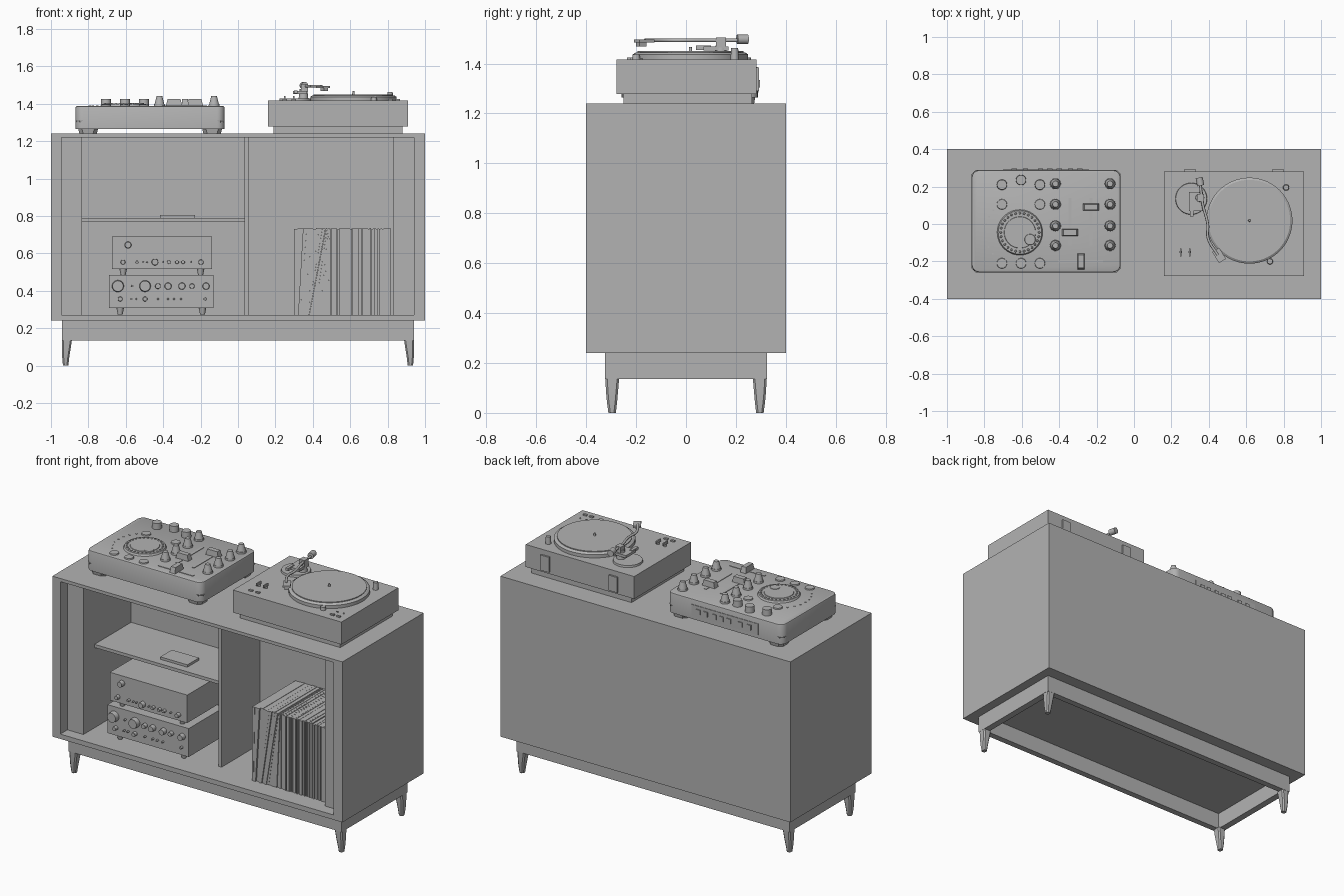
import bpy, bmesh, math, random
from mathutils import Matrix, Vector

if "Cube" in bpy.data.objects:
    bpy.data.objects.remove(bpy.data.objects["Cube"])

random.seed(4)
GREY = bpy.data.materials.new("neutral_grey")
GREY.diffuse_color = (0.45, 0.45, 0.45, 1)
GREY.use_nodes = True
GREY.node_tree.nodes["Principled BSDF"].inputs["Base Color"].default_value = GREY.diffuse_color


def finish(name, bm, angle=32):
    """Turn a bmesh into an object, smooth with sharp creases kept."""
    bmesh.ops.recalc_face_normals(bm, faces=bm.faces)
    for f in bm.faces:
        f.smooth = True
    for e in bm.edges:
        e.smooth = len(e.link_faces) == 2 and e.calc_face_angle(0) < math.radians(angle)
    me = bpy.data.meshes.new(name)
    bm.to_mesh(me)
    bm.free()
    me.materials.append(GREY)
    ob = bpy.data.objects.new(name, me)
    bpy.context.collection.objects.link(ob)
    return ob


def box(bm, x0, x1, y0, y1, z0, z1):
    m = Matrix.Translation(((x0 + x1) / 2, (y0 + y1) / 2, (z0 + z1) / 2))
    return bmesh.ops.create_cube(bm, size=1, matrix=m @ Matrix.Diagonal((x1 - x0, y1 - y0, z1 - z0, 1)))


def box_part(name, *dims):
    bm = bmesh.new()
    box(bm, *dims)
    return finish(name, bm)


def rod(bm, a, b, r0, r1=None, n=28):
    """Cylinder or cone from point a to point b."""
    a, b = Vector(a), Vector(b)
    d = b - a
    m = Matrix.Translation((a + b) / 2) @ d.to_track_quat('Z', 'Y').to_matrix().to_4x4()
    bmesh.ops.create_cone(bm, cap_ends=True, segments=n, radius1=r0,
                          radius2=r0 if r1 is None else r1, depth=d.length, matrix=m)


def disc(bm, x, y, z0, z1, r0, r1=None, n=28):
    rod(bm, (x, y, z0), (x, y, z1), r0, r1, n)


def carved_box(name, dims, axis, opening, depth):
    """Box whose lower face on an axis is cut open and pushed in."""
    bm = bmesh.new()
    box(bm, *dims)
    bm.normal_update()
    face = min(bm.faces, key=lambda f: f.calc_center_median()[axis])
    bmesh.ops.inset_individual(bm, faces=[face], thickness=0.01)
    mid = face.calc_center_median()
    a, b = [i for i in range(3) if i != axis]
    for v in face.verts:
        v.co[a] = opening[0] if v.co[a] < mid[a] else opening[1]
        v.co[b] = opening[2] if v.co[b] < mid[b] else opening[3]
    new = bmesh.ops.extrude_face_region(bm, geom=[face])["geom"]
    for v in [g for g in new if isinstance(g, bmesh.types.BMVert)]:
        v.co[axis] = depth
    if face.is_valid:
        bmesh.ops.delete(bm, geom=[face], context='FACES_ONLY')
    return finish(name, bm)


def loft(bm, sections, chamfer):
    """Stack of chamfered rectangles (x0, x1, y0, y1, z)."""
    rings = []
    for x0, x1, y0, y1, z in sections:
        c = chamfer
        pts = [(x0 + c, y0), (x1 - c, y0), (x1, y0 + c), (x1, y1 - c),
               (x1 - c, y1), (x0 + c, y1), (x0, y1 - c), (x0, y0 + c)]
        rings.append([bm.verts.new((x, y, z)) for x, y in pts])
    for lo, hi in zip(rings, rings[1:]):
        for i in range(8):
            bm.faces.new((lo[i], lo[(i + 1) % 8], hi[(i + 1) % 8], hi[i]))
    bm.faces.new(rings[0][::-1])
    bm.faces.new(rings[-1])


# Cabinet shell, side pockets, divider and shelf
carved_box("cabinet_shell", (-1, 1, -.4, .4, .24, 1.24), 1, (-.945, .94, .27, 1.22), .14)
box_part("left_door_pocket", -.945, -.835, -.33, .14, .27, 1.22)
box_part("right_door_pocket", .83, .94, -.33, .14, .27, 1.22)
box_part("divider", .035, .055, -.24, .14, .27, 1.22)
box_part("shelf", -.835, .035, -.22, .14, .77, .79)
box_part("small_case", -.417, -.23, -.17, -.055, .79, .805)

# Hollow skirt and tapered legs
carved_box("base_skirt", (-.942, .942, -.324, .324, .135, .24), 2, (-.9, .9, -.285, .285), .238)
for sx, side in ((-1, "left"), (1, "right")):
    for sy, end in ((-1, "front"), (1, "back")):
        bm = bmesh.new()
        loft(bm, [(.907, .936, .281, .311, 0), (.902, .94, .276, .317, .045),
                  (.895, .941, .272, .321, .09), (.888, .941, .268, .323, .137)], .008)
        for v in bm.verts:
            v.co.x *= sx
            v.co.y *= sy
        finish(f"{end}_{side}_leg", bm)

# Hi-fi units: (name, x0, x1, z0, z1, knobs as x, z, radius)
lower = [(-.642, .425, .032), (-.565, .425, .006), (-.497, .425, .031), (-.428, .425, .015),
         (-.374, .425, .019), (-.3, .425, .019), (-.246, .425, .014), (-.171, .425, .019),
         (-.63, .356, .013), (-.497, .356, .013), (-.176, .356, .008)]
lower += [(x, .356, .006) for x in (-.57, -.545, -.428, -.374, -.342, -.305)]
upper = [(-.588, .645, .018), (-.615, .553, .013), (-.54, .553, .008), (-.444, .553, .018),
         (-.37, .553, .01), (-.326, .553, .01), (-.294, .553, .01), (-.198, .553, .014)]
upper += [(x, .553, .005) for x in (-.508, -.486, -.4, -.25)]
for name, x0, x1, z0, z1, knobs in (("amplifier", -.69, -.13, .307, .484, lower),
                                    ("tuner", -.674, -.14, .516, .69, upper)):
    box_part(name + "_case", x0, x1, -.3, .05, z0, z1)
    bm = bmesh.new()
    for x in (x0 + .06, x1 - .06):
        for y in (-.26, .01):
            disc(bm, x, y, z0 - .034, z0, .013, .02, 16)
    finish(name + "_feet", bm)
    bm = bmesh.new()
    for x, z, r in knobs:
        rod(bm, (x, -.298, z), (x, -.31 - min(r, .02), z), r, r * .9, 24)
    finish(name + "_knobs", bm)

# Record sleeves: (count, bottom start, bottom end, top start, top end)
bm = bmesh.new()
for n, b0, b1, t0, t1 in ((10, .30, .38, .30, .468), (8, .381, .495, .47, .495),
                          (5, .497, .53, .497, .53), (24, .532, .71, .532, .71),
                          (13, .713, .817, .713, .817)):
    for i in range(n):
        lo = [b0 + (b1 - b0) * k / n for k in (i, i + 1)]
        hi = [t0 + (t1 - t0) * k / n for k in (i, i + 1)]
        front = -.285 + random.uniform(-.006, .006)
        top = .733 + random.uniform(-.002, .002)
        for v in box(bm, 0, 1, front, .135, .271, top)["verts"]:
            k = int(v.co.x > .5)
            v.co.x = hi[k] if v.co.z > .5 else lo[k]
finish("record_sleeves", bm)

# Mixing controller body and feet
bm = bmesh.new()
box(bm, -.868, -.072, -.258, .288, 1.264, 1.388)
bmesh.ops.bevel(bm, geom=[e for e in bm.edges if abs(e.verts[0].co.z - e.verts[1].co.z) > .1],
                offset=.04, segments=5, profile=.5, affect='EDGES')
rim = [e for e in bm.edges if all(v.co.z > 1.38 for v in e.verts)]
bmesh.ops.bevel(bm, geom=rim, offset=.008, segments=2, profile=.5, affect='EDGES')
finish("controller_body", bm)
bm = bmesh.new()
for x0, x1, d in ((-.868, -.735, 1), (-.205, -.072, -1)):
    for y0, y1 in ((-.258, -.14), (.17, .288)):
        loft(bm, [(x0 + .02, x1 - .02, y0 + .015, y1 - .015, 1.24),
                  (x0 + .008, x1 - .006, y0 + .006, y1 - .006, 1.29),
                  (x0, x1, y0, y1, 1.31)], .02)
finish("controller_feet", bm)

# Rear sockets
bm = bmesh.new()
box(bm, -.7, -.24, .28, .291, 1.285, 1.355)
for x in (-.64, -.58, -.5, -.45, -.4, -.34, -.29):
    box(bm, x - .014, x + .014, .285, .297, 1.305, 1.335)
finish("controller_rear_sockets", bm)

# Jog wheel with bumps and finger dish
T = 1.387
bm = bmesh.new()
disc(bm, -.61, -.045, T, T + .012, .122, .116, 56)
disc(bm, -.61, -.045, T + .011, T + .015, .085, .083, 48)
for i in range(28):
    a = math.tau * i / 28
    disc(bm, -.61 + .103 * math.cos(a), -.045 + .103 * math.sin(a), T + .011, T + .016, .007, .004, 10)
disc(bm, -.556, -.083, T + .012, T + .018, .03, .028)
finish("jog_wheel", bm)

# Knobs, buttons and indicator dots
bm = bmesh.new()
for x, y in ((-.706, .21), (-.604, .235), (-.503, .21)):
    disc(bm, x, y, T, 1.425, .028, .026)
finish("rotary_knobs", bm)
bm = bmesh.new()
for x, y in ((-.706, .105), (-.503, .105), (-.706, -.21), (-.604, -.21), (-.503, -.21)):
    disc(bm, x, y, T, T + .008, .028, .026)
for i in range(7):
    a = math.radians(140 + 13 * i)
    disc(bm, -.61 + .185 * math.cos(a), -.045 + .185 * math.sin(a), T, T + .004, .005, n=10)
finish("push_buttons", bm)
bm = bmesh.new()
for x in (-.42, -.128):
    for y in (.215, .105, -.01, -.115):
        disc(bm, x, y, T, T + .012, .029, .028)
        disc(bm, x, y, T + .011, 1.441, .026, .015)
finish("tone_knobs", bm)

# Faders
bm = bmesh.new()
for x in (-.342, -.23):
    box(bm, x - .008, x + .008, -.115, .14, T, T + .004)
box(bm, -.406, -.166, -.207, -.193, T, T + .004)
finish("fader_tracks", bm)
bm = bmesh.new()
for x, y, hx, hy in ((-.342, -.045, .043, .019), (-.23, .09, .043, .019), (-.283, -.2, .019, .043)):
    for v in box(bm, x - hx, x + hx, y - hy, y + hy, T + .003, 1.425)["verts"]:
        if v.co.z > 1.41:
            v.co.x, v.co.y = x + (v.co.x - x) * .8, y + (v.co.y - y) * .8
finish("fader_caps", bm)

# Turntable plinth, platter and controls
P = 1.417
box_part("turntable_base", .19, .88, -.25, .265, 1.24, 1.278)
box_part("turntable_plinth", .16, .908, -.278, .282, 1.277, P)
bm = bmesh.new()
for x in (.3, .77):
    box(bm, x - .03, x + .03, .28, .293, 1.29, 1.385)
finish("cover_hinges", bm)
bm = bmesh.new()
disc(bm, .617, .018, P, P + .02, .23, .23, 72)
disc(bm, .617, .018, P + .02, P + .028, .23, .218, 72)
disc(bm, .617, .018, P + .027, P + .033, .212, .212, 72)
disc(bm, .617, .018, P + .03, 1.467, .007, .005, 14)
finish("platter", bm)
bm = bmesh.new()
disc(bm, .813, .195, P, 1.462, .017, .014)
disc(bm, .727, -.2, P, 1.437, .016, .014)
for x in (.25, .298):
    disc(bm, x, -.15, P, P + .012, .008, n=14)
    box(bm, x - .004, x + .004, -.175, -.13, P + .01, P + .025)
for x in (.25, .298, .813, .855):
    box(bm, x - .012, x + .012, -.236, -.222, P, P + .008)
for x in (.813, .855):
    disc(bm, x, -.18, P, P + .005, .005, n=12)
finish("turntable_controls", bm)

# Tonearm: base, bracket, curved tube, weight and headshell
bm = bmesh.new()
disc(bm, .306, .135, P, P + .012, .085, .083, 40)
disc(bm, .35, .14, P + .01, 1.48, .026, .02)
box(bm, .295, .37, .07, .17, 1.452, 1.468)
box(bm, .3, .318, .04, .1, 1.455, 1.472)
box(bm, .338, .374, .12, .16, 1.465, 1.505)
finish("tonearm_base", bm)
cu = bpy.data.curves.new("tonearm_tube", 'CURVE')
cu.dimensions = '3D'
cu.bevel_depth, cu.bevel_resolution, cu.use_fill_caps = .0075, 2, True
sp = cu.splines.new('BEZIER')
path = [(.352, .235), (.368, .104), (.394, .0), (.396, -.075), (.447, -.165)]
sp.bezier_points.add(len(path) - 1)
for bp, (x, y) in zip(sp.bezier_points, path):
    bp.co = (x, y, 1.493)
    bp.handle_left_type = bp.handle_right_type = 'AUTO'
sp.resolution_u = 8
cu.materials.append(GREY)
bpy.context.collection.objects.link(bpy.data.objects.new("tonearm_tube", cu))
bm = bmesh.new()
rod(bm, (.357, .205, 1.497), (.348, .248, 1.497), .019, n=28)
finish("counterweight", bm)
bm = bmesh.new()
box(bm, -.022, .022, -.035, .035, -.006, .006)
box(bm, -.012, .012, -.03, .005, -.022, -.004)
bm.transform(Matrix.Translation((.455, -.168, 1.49)) @ Matrix.Rotation(math.radians(32), 4, 'Z'))
finish("headshell", bm)
